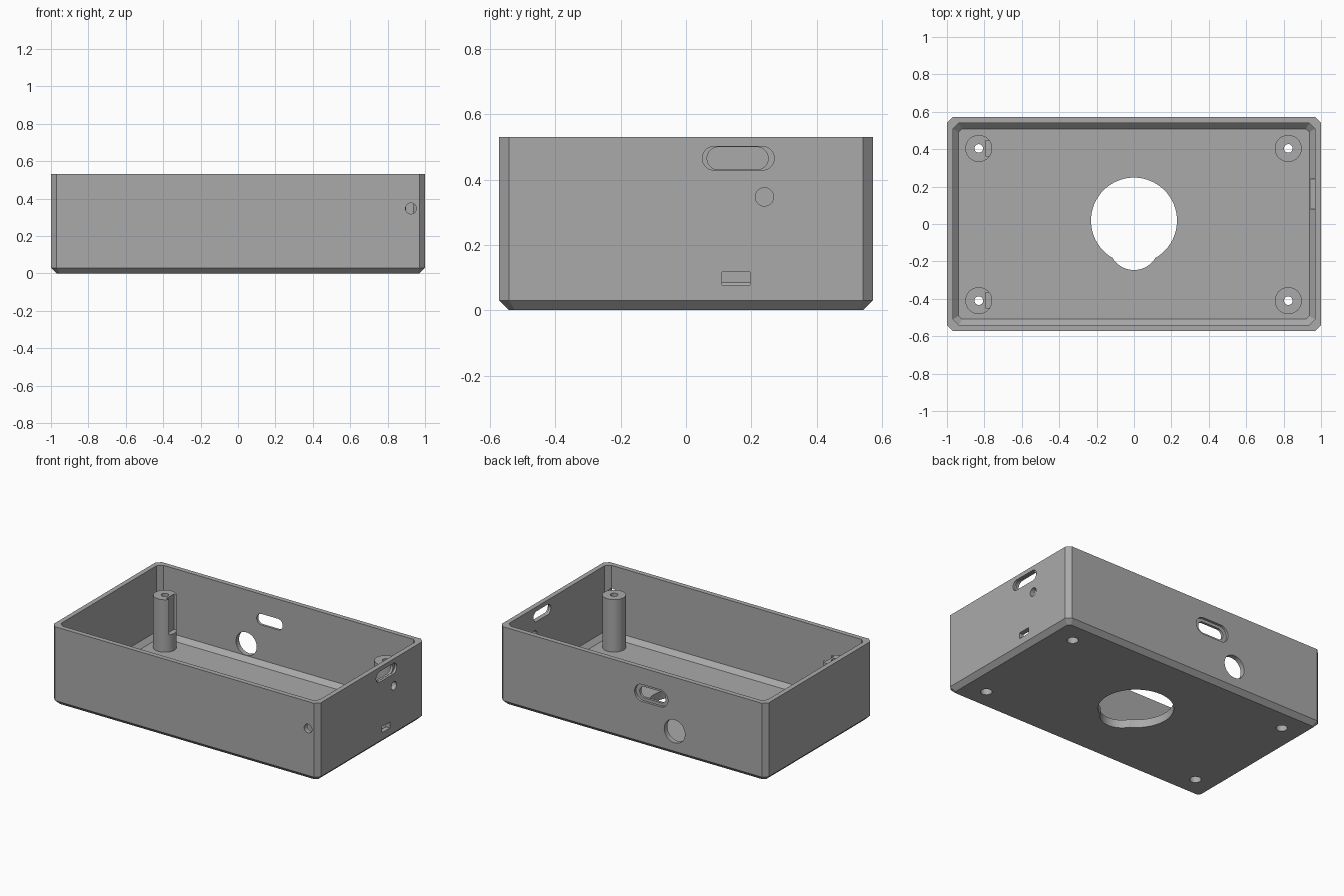
import bpy, bmesh, math
from mathutils import Matrix

cube = bpy.data.objects.get("Cube")
if cube:
    bpy.data.objects.remove(cube, do_unlink=True)

grey = bpy.data.materials.new("plain grey")
grey.use_nodes = True
COLOR = (0.4, 0.4, 0.4, 1)
grey.diffuse_color = COLOR
grey.node_tree.nodes["Principled BSDF"].inputs["Base Color"].default_value = COLOR


def make(name, bm):
    bmesh.ops.recalc_face_normals(bm, faces=bm.faces)
    mesh = bpy.data.meshes.new(name)
    bm.to_mesh(mesh)
    bm.free()
    mesh.materials.append(grey)
    ob = bpy.data.objects.new(name, mesh)
    bpy.context.collection.objects.link(ob)
    return ob


def loft(name, rings):
    """Skin matching outlines, lowest first, and cap both ends."""
    bm = bmesh.new()
    loops = [[bm.verts.new(p) for p in ring] for ring in rings]
    n = len(loops[0])
    for a, b in zip(loops, loops[1:]):
        for i in range(n):
            j = (i + 1) % n
            bm.faces.new((a[i], a[j], b[j], b[i]))
    bm.faces.new(loops[0])
    bm.faces.new(loops[-1])
    return make(name, bm)


def octagon(hx, hy, c, z):
    """Rectangle with chamfered corners."""
    return [(x, y, z) for x, y in (
        (hx, c - hy), (hx, hy - c), (hx - c, hy), (c - hx, hy),
        (-hx, hy - c), (-hx, c - hy), (c - hx, -hy), (hx - c, -hy))]


def prism(name, outline, lo, hi, axis):
    """Extrude a 2D outline along x, y or z."""
    place = {"x": lambda u, v, w: (w, u, v),
             "y": lambda u, v, w: (u, w, v),
             "z": lambda u, v, w: (u, v, w)}[axis]
    return loft(name, [[place(u, v, w) for u, v in outline] for w in (lo, hi)])


def capsule(cx, cy, width, height, seg=24):
    """Round-ended outline; equal sides give a circle."""
    r, s = height / 2, (width - height) / 2
    pts = []
    for side in (1, -1):
        for i in range(seg + 1):
            a = math.pi * (i / seg - 0.5)
            pts.append((cx + side * (s + r * math.cos(a)), cy + side * r * math.sin(a)))
    if s < 1e-6:
        pts = pts[:seg] + pts[seg + 1:-1]
    return pts


def rect(u0, u1, v0, v1):
    return [(u0, v0), (u1, v0), (u1, v1), (u0, v1)]


def cut(target, *cutters):
    for cutter in cutters:
        cutter.hide_render = True
        mod = target.modifiers.new("cut", "BOOLEAN")
        mod.object, mod.operation, mod.solver = cutter, "DIFFERENCE", "EXACT"
        bpy.context.view_layer.objects.active = target
        bpy.ops.object.modifier_apply(modifier=mod.name)
        bpy.data.objects.remove(cutter, do_unlink=True)


def smooth(ob):
    bpy.ops.object.select_all(action="DESELECT")
    ob.select_set(True)
    bpy.context.view_layer.objects.active = ob
    bpy.ops.object.shade_smooth_by_angle(angle=math.radians(20))


HX, HY, TOP, FLOOR, EDGE, WALL = 1.0, 0.572, 0.53, 0.055, 0.03, 0.033
IX, IY = HX - WALL, HY - WALL

# Open tray with chamfered outside and inside edges
tray = loft("enclosure_tray", [
    octagon(HX - EDGE, HY - EDGE, EDGE * 0.6, 0),
    octagon(HX, HY, EDGE, EDGE),
    octagon(HX, HY, EDGE, TOP)])
cut(tray, loft("cavity", [
    octagon(IX - EDGE, IY - EDGE, EDGE * 0.6, FLOOR),
    octagon(IX, IY, EDGE, FLOOR + EDGE),
    octagon(IX, IY, EDGE, TOP + 0.1)]))

# Keyhole opening in the floor
cut(tray,
    prism("floor_circle", capsule(0, 0.018, 0.46, 0.46, 40), -0.1, 0.2, "z"),
    prism("floor_lobe", capsule(0, -0.112, 0.268, 0.268, 32), -0.12, 0.22, "z"))

# Right wall: recessed oblong port, round hole and small slot with inner relief
cut(tray,
    prism("side_port", capsule(0.158, 0.465, 0.187, 0.069), 0.9, 1.1, "x"),
    prism("side_port_recess", capsule(0.16, 0.465, 0.22, 0.072), HX - 0.016, 1.1, "x"),
    prism("side_hole", capsule(0.24, 0.347, 0.056, 0.056), 0.9, 1.1, "x"),
    prism("slot_relief", rect(0.08, 0.24, 0.06, 0.15), 0.92, IX, "x"),
    prism("side_slot", rect(0.11, 0.196, 0.077, 0.117), 0.9, 1.1, "x"))

# Front hole, back port and back cable hole
cut(tray,
    prism("front_hole", capsule(0.925, 0.347, 0.058, 0.058), -0.7, -0.5, "y"),
    prism("back_port", capsule(-0.14, 0.36, 0.195, 0.075), 0.5, 0.7, "y"),
    prism("back_port_recess", capsule(-0.14, 0.36, 0.25, 0.115), HY - 0.016, 0.7, "y"),
    prism("back_hole", capsule(-0.315, 0.165, 0.155, 0.155), 0.5, 0.7, "y"))

# Screw posts, the left-hand pair notched on the inner side
for sx, side in ((-0.83, "right"), (0.825, "left")):
    for sy, end in ((-0.41, "front"), (0.404, "back")):
        cut(tray, prism("screw_recess", capsule(sx, sy, 0.07, 0.07), -0.1, 0.1, "z"))
        post = prism(f"{end}_{side}_post", capsule(sx, sy, 0.144, 0.144), FLOOR, 0.41, "z")
        cut(post, prism("bore", capsule(sx, sy, 0.046, 0.046), 0, 0.5, "z"))
        if sx < 0:
            cut(post, prism("notch", rect(sx + 0.037, sx + 0.1, sy - 0.04, sy + 0.043),
                            0.17, 0.5, "z"))
        smooth(post)
smooth(tray)
